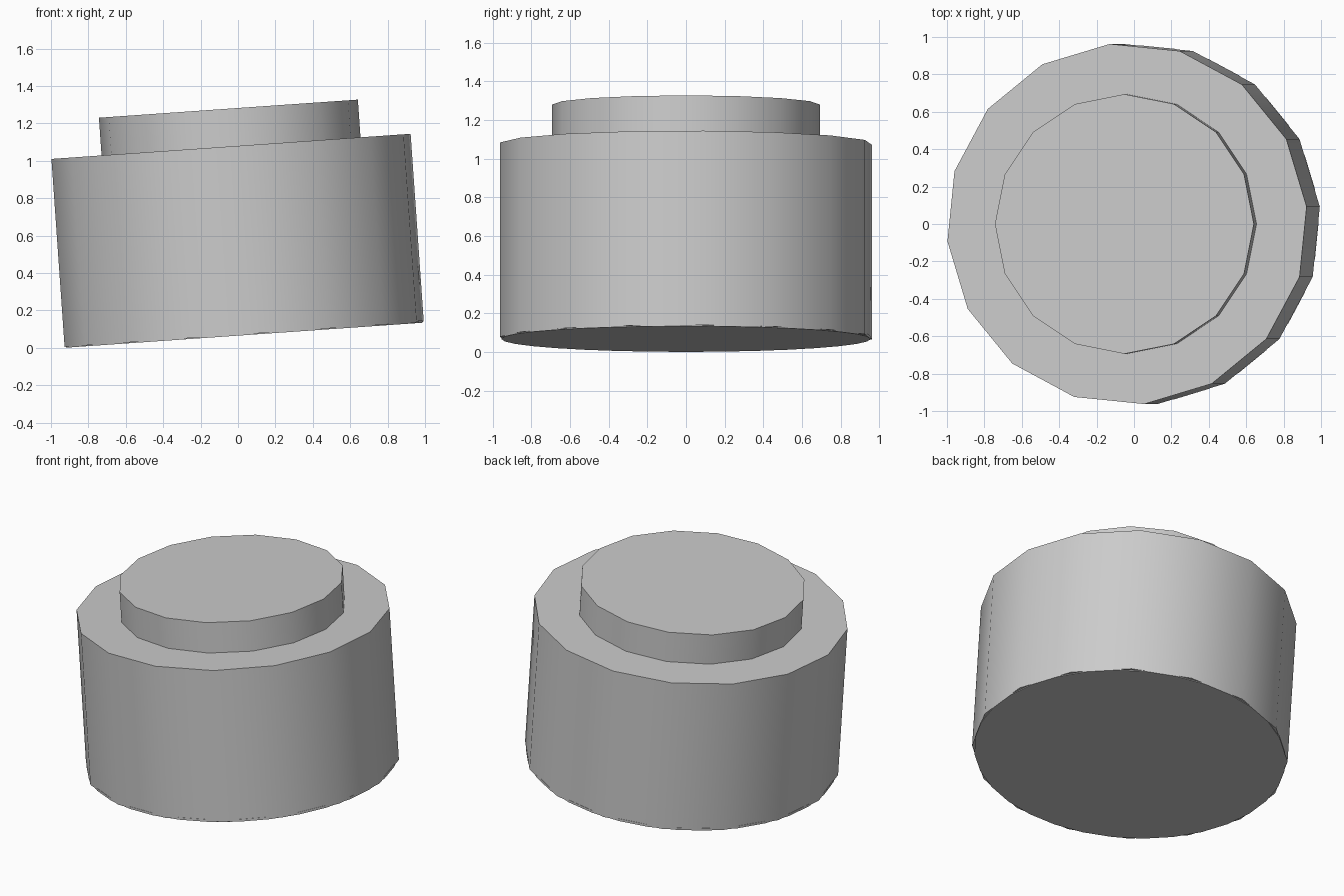
import bpy
import bmesh
from math import radians
from mathutils import Matrix

cube = bpy.data.objects.get("Cube")
if cube:
    bpy.data.objects.remove(cube, do_unlink=True)

GREY = (0.6, 0.6, 0.6, 1.0)
grey = bpy.data.materials.new("plain_grey")
grey.use_nodes = True
grey.diffuse_color = GREY
grey.node_tree.nodes["Principled BSDF"].inputs["Base Color"].default_value = GREY

# Shared leaning axis of all parts
LEAN = Matrix.Translation((0.033, 0, 0.0725)) @ Matrix.Rotation(radians(-4), 4, "Y")


def drum(name, radius, bottom, top, sides, turn=0):
    """Capped cylinder between two heights along the leaning axis."""
    bm = bmesh.new()
    bmesh.ops.create_cone(
        bm, cap_ends=True, segments=sides, radius1=radius, radius2=radius,
        depth=top - bottom,
        matrix=LEAN @ Matrix.Translation((0, 0, (top + bottom) / 2))
        @ Matrix.Rotation(radians(turn), 4, "Z"))
    mesh = bpy.data.meshes.new(name)
    bm.to_mesh(mesh)
    bm.free()
    mesh.materials.append(grey)
    obj = bpy.data.objects.new(name, mesh)
    bpy.context.collection.objects.link(obj)
    bpy.ops.object.select_all(action="DESELECT")
    obj.select_set(True)
    bpy.context.view_layer.objects.active = obj
    bpy.ops.object.shade_smooth_by_angle(angle=radians(30))
    return obj


# Wide body, narrower raised top, thin round plate underneath
drum("body", 0.967, 0, 1.007, 16, turn=5.5)
drum("raised_top", 0.694, 0.95, 1.209, 16)
drum("base_plate", 0.955, -0.005, 0.01, 32)
